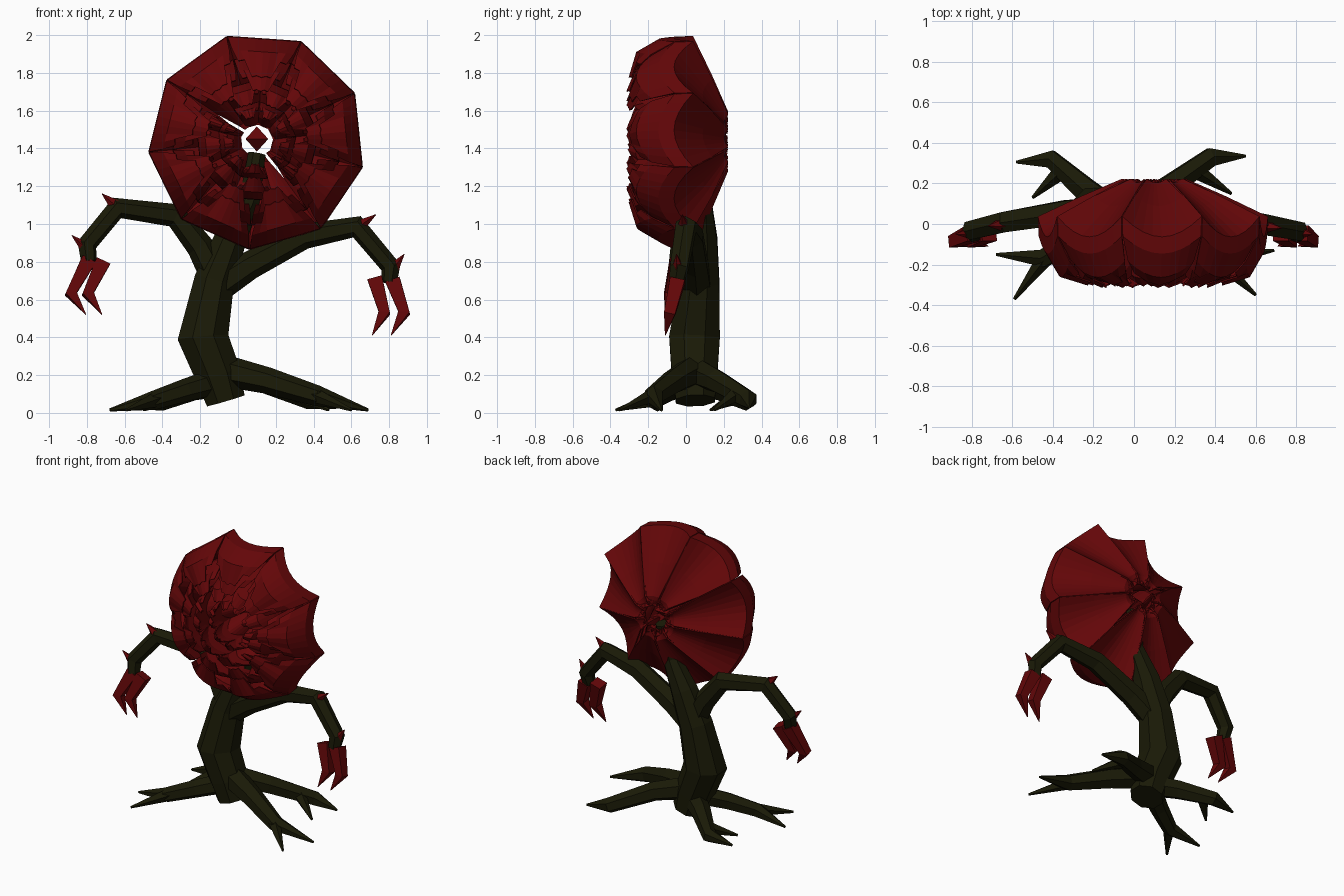
import bpy, math
from mathutils import Vector

if "Cube" in bpy.data.objects:
    bpy.data.objects.remove(bpy.data.objects["Cube"])


def material(name, rgb):
    m = bpy.data.materials.new(name)
    m.diffuse_color = (*rgb, 1)
    m.use_nodes = True
    m.node_tree.nodes["Principled BSDF"].inputs["Base Color"].default_value = m.diffuse_color
    return m


RED = material("petal red", (0.125, 0.002, 0.0025))
BARK = material("dark bark", (0.010, 0.010, 0.002))


def make(name, verts, faces, mat):
    me = bpy.data.meshes.new(name)
    me.from_pydata(verts, [], faces)
    me.materials.append(mat)
    ob = bpy.data.objects.new(name, me)
    bpy.context.collection.objects.link(ob)
    return ob


def limb(name, pts, mat, sides=6):
    """Faceted tube through (x, y, z, radius) points, with capped ends."""
    P = [Vector(p[:3]) for p in pts]
    verts, faces = [], []
    ref = Vector((0, 1, 0))
    for i, p in enumerate(P):
        a = (p - P[i - 1]).normalized() if i else Vector()
        b = (P[i + 1] - p).normalized() if i < len(P) - 1 else Vector()
        d = (a + b).normalized()
        u = (ref - d * ref.dot(d)).normalized()
        v = d.cross(u)
        ref = u
        for k in range(sides):
            t = 2 * math.pi * (k + 0.5) / sides
            verts.append(p + (u * math.cos(t) + v * math.sin(t)) * pts[i][3])
    n = len(P)
    for i in range(n - 1):
        for k in range(sides):
            j = (k + 1) % sides
            faces.append((i * sides + k, i * sides + j,
                          (i + 1) * sides + j, (i + 1) * sides + k))
    faces.append(tuple(reversed(range(sides))))
    faces.append(tuple(range((n - 1) * sides, n * sides)))
    return make(name, verts, faces, mat)


# Trunk and stem
limb("trunk", [(-.065, .05, .065, .112), (-.105, .045, .2, .13), (-.185, .045, .4, .145),
               (-.125, .07, .7, .115), (-.04, .08, .92, .092), (.06, .08, 1.12, .06),
               (.10, .12, 1.37, .05)], BARK, 8)

# Arms
limb("left_arm", [(-.11, .06, .70, .08), (-.2, .065, .88, .072), (-.33, .06, 1.045, .066),
                  (-.64, .01, 1.085, .058), (-.80, -.03, .89, .053),
                  (-.79, -.05, .80, .042)], BARK)
limb("right_arm", [(-.12, .06, .66, .085), (.06, .05, .78, .075), (.35, .03, .935, .068),
                   (.63, 0, .985, .06), (.81, -.035, .77, .053),
                   (.80, -.05, .69, .042)], BARK)

# Bent claws, two on each hand
claws = [("left_outer", (-.79, .81), (-.885, .63), (-.805, .52)),
         ("left_inner", (-.715, .80), (-.795, .63), (-.72, .52)),
         ("right_inner", (.725, .71), (.775, .53), (.71, .41)),
         ("right_outer", (.82, .70), (.88, .53), (.81, .41))]
for name, a, b, c in claws:
    limb(name + "_claw", [(a[0], -.045, a[1], .056), (b[0], -.085, b[1], .042),
                          (c[0], -.11, c[1], .002)], RED, 4)

# Thorns on elbows and wrists
thorns = [("left_elbow", (-.64, 1.09), (-.72, 1.16), 0), ("left_wrist", (-.79, .86), (-.88, .94), -.04),
          ("right_elbow", (.63, .98), (.73, 1.05), -.01), ("right_wrist", (.81, .75), (.88, .84), -.04)]
for name, a, b, y in thorns:
    limb(name + "_thorn", [(a[0], y, a[1], .04), (b[0], y - .01, b[1], .002)], RED, 5)

# Forked roots: start, knee, fork, then the two tips
roots = {
    "front_right": [(-.08, .04, .225, .085), (.16, -.06, .17, .07), (.42, -.17, .09, .055),
                    (.69, -.13, .015, .008), (.60, -.35, .015, .008)],
    "front_left": [(-.1, .04, .17, .07), (-.28, -.08, .12, .06), (-.45, -.17, .065, .05),
                   (-.68, -.15, .015, .008), (-.59, -.37, .015, .008)],
    "back_right": [(-.1, .05, .22, .08), (.14, .16, .17, .065), (.38, .33, .07, .052),
                   (.55, .335, .03, .008), (.48, .15, .015, .008)],
    "back_left": [(-.1, .06, .16, .075), (-.24, .17, .13, .065), (-.41, .32, .06, .05),
                  (-.58, .305, .03, .008), (-.50, .13, .015, .008)],
}
for name, (a, b, c, t1, t2) in roots.items():
    limb(name + "_root", [a, b, c, t1], BARK)
    # The side toe leaves the root between knee and fork for the back roots
    f = 0.65 if "back" in name else 0.9
    s = tuple(b[i] + (c[i] - b[i]) * f for i in range(3))
    limb(name + "_root_toe", [(*s, .045), t2], BARK, 5)

# Flower: each petal row is (radius, depth, forward bulge, relative width)
CX, CZ, N, SEG = .10, 1.44, 9, 8
HALF = math.pi / N
ROWS = [(.09, .20, 0, .7), (.16, .22, .02, .92), (.36, .135, .05, 1), (.575, .035, .10, 1),
        (.57, -.06, .085, .99), (.50, -.18, .08, .95), (.40, -.24, .06, .85)]


def petal_layer(name, scale, front, turned=False):
    """Ring of cupped petals; front moves the inward-curled lip in depth."""
    verts, faces = [], []
    for p in range(N):
        mid = math.radians(126) + (p * 2 + turned) * HALF
        base = len(verts)
        for ri, (r, y, bulge, w) in enumerate(ROWS):
            r = max(r * scale, .09)
            for k in range(SEG + 1):
                t = 2 * k / SEG - 1
                off = t * HALF * w
                # two open splits run outward from the centre
                if turned and p in (0, 4):
                    off = (.18 + .41 * (t + 1)) * HALF * w
                elif not turned and r < .27 and (
                        (p in (0, 4) and t > 0) or (p in (1, 5) and t < 0)):
                    off *= .7
                rr = r * math.cos(HALF) / math.cos(off)
                yy = y - bulge * (1 - t * t) + front * max(0, ri - 2) / 4
                if ri == len(ROWS) - 1:             # stepped, notched lip
                    rr += (-.04 if abs(t) < .6 else .04) * scale + (k % 2) * .008
                    yy += (k % 2) * .006
                verts.append((CX + rr * math.cos(mid + off), yy, CZ + rr * math.sin(mid + off)))
        for ri in range(len(ROWS) - 1):
            for k in range(SEG):
                i = base + ri * (SEG + 1) + k
                faces.append((i, i + 1, i + SEG + 2, i + SEG + 1))
    ob = make(name, verts, faces, RED)
    mod = ob.modifiers.new("thickness", 'SOLIDIFY')
    mod.thickness = .008
    mod.offset = 0


petal_layer("outer_petals", 1, 0)
petal_layer("middle_petals", .78, -.012)
petal_layer("inner_petals", .57, -.005, True)
petal_layer("heart_petals", .36, .04, True)

# Pointed bud in the centre
limb("centre_bud", [(CX, .07, CZ - .055, .002), (CX, .07, CZ + .01, .085),
                    (CX, .07, CZ + .075, .002)], RED, 4)
